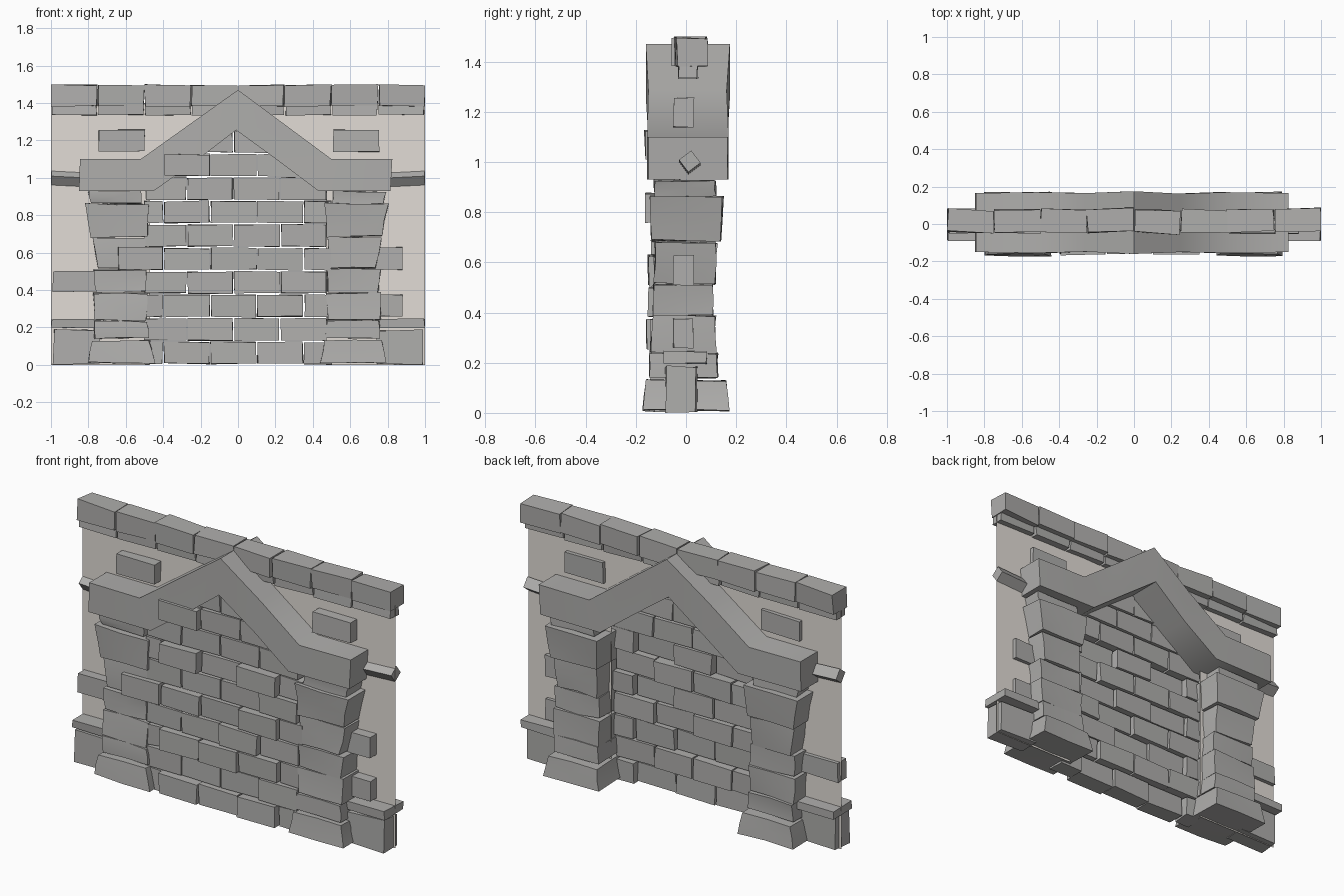
import bpy, bmesh, random
from mathutils import Vector, Matrix

if "Cube" in bpy.data.objects:
    bpy.data.objects.remove(bpy.data.objects["Cube"])

random.seed(4)
stone = bpy.data.materials.new("dark_stone")
stone.diffuse_color = (.43, .425, .415, 1)
stone.use_nodes = True
stone.node_tree.nodes["Principled BSDF"].inputs["Base Color"].default_value = stone.diffuse_color
plaster = bpy.data.materials.new("plaster")
plaster.diffuse_color = (.76, .72, .675, 1)
plaster.use_nodes = True
plaster.node_tree.nodes["Principled BSDF"].inputs["Base Color"].default_value = plaster.diffuse_color


def finish(bm, name, angle=0, mat=stone):
    bmesh.ops.recalc_face_normals(bm, faces=bm.faces)
    me = bpy.data.meshes.new(name)
    bm.to_mesh(me)
    bm.free()
    me.materials.append(mat)
    ob = bpy.data.objects.new(name, me)
    bpy.context.collection.objects.link(ob)
    if angle:
        bpy.ops.object.select_all(action='DESELECT')
        ob.select_set(True)
        bpy.context.view_layer.objects.active = ob
        bpy.ops.object.shade_smooth_by_angle(angle=angle)
    return ob


def block(bm, x, y, z, jit=0.004, top=None, rot=0.0):
    """Add a stone: x, y, z are (min, max); top = (x range, y range) of the upper face."""
    tx, ty = top or (x, y)
    c = Vector(((x[0] + x[1]) / 2, (y[0] + y[1]) / 2, 0))
    turn = Matrix.Rotation(rot, 3, 'Z')
    j = lambda: random.uniform(-jit, jit)
    v = []
    for (bx, by), h in (((x, y), z[0]), ((tx, ty), z[1])):
        for a, b in ((0, 0), (1, 0), (1, 1), (0, 1)):
            p = c + turn @ (Vector((bx[a], by[b], h)) - c)
            p += Vector((j(), j(), j()))
            p.x = max(-1, min(1, p.x))
            p.z = max(0, p.z)
            v.append(bm.verts.new(p))
    for f in ((3, 2, 1, 0), (4, 5, 6, 7), (0, 1, 5, 4), (1, 2, 6, 5), (2, 3, 7, 6), (3, 0, 4, 7)):
        bm.faces.new([v[i] for i in f])


# paper-thin plaster wall with the gateway left open
bm = bmesh.new()
bm.faces.new([bm.verts.new((x, .008, z)) for x, z in (
    (-1, 0), (-.47, 0), (-.47, .95), (0, 1.29), (.47, .95), (.47, 0), (1, 0), (1, 1.4), (-1, 1.4))])
finish(bm, "wall_panel", mat=plaster)

# coping stones along the top and the narrower course under them
bm = bmesh.new()
for i in range(8):
    x0 = -1 + i * .25
    yo = random.uniform(-.006, .006)
    block(bm, (x0 + .002, x0 + .248), (-.043 + yo, .077 + yo), (1.383, 1.496), .005,
          rot=random.uniform(-.07, .07))
finish(bm, "coping_stones")
bm = bmesh.new()
for i in range(8):
    x0 = -1 + i * .25
    block(bm, (x0 + .005, x0 + .245), (-.03, .045), (1.335, 1.39), .004)
finish(bm, "under_coping_course")

# gable-shaped arch band, built from cross-sections
bm = bmesh.new()
sections = [(-.845, 1.1, -.85, .93, -.15, .165), (-.52, 1.1, -.45, .93, -.155, .17),
            (-.26, 1.285, -.225, 1.09, -.148, .165), (0, 1.47, -.01, 1.255, -.16, .175),
            (.25, 1.285, .21, 1.095, -.15, .162), (.5, 1.1, .43, .93, -.155, .17),
            (.825, 1.1, .815, .93, -.15, .165)]
rings = []
for xo, zo, xi, zi, y0, y1 in sections:
    rings.append([bm.verts.new(p) for p in
                  ((xo, y0, zo), (xo, y1, zo), (xi, y1, zi), (xi, y0, zi))])
for a, b in zip(rings, rings[1:]):
    for k in range(4):
        n = (k + 1) % 4
        bm.faces.new((a[k], a[n], b[n], b[k]))
bm.faces.new(rings[0])
bm.faces.new(rings[-1][::-1])
finish(bm, "gable_arch", 1.1)

# gate pillars: z range, then x and y ranges at the bottom and top of each stone
layers = [((.01, .13), (-.80, -.45), (-.178, .175), (-.78, -.47), (-.168, .162)),
          ((.14, .235), (-.77, -.48), (-.15, .13), (-.765, -.485), (-.145, .125)),
          ((.24, .385), (-.768, -.492), (-.145, .122), (-.775, -.485), (-.138, .118)),
          ((.39, .51), (-.76, -.49), (-.135, .11), (-.772, -.49), (-.135, .108)),
          ((.515, .68), (-.75, -.50), (-.13, .118), (-.775, -.495), (-.125, .125)),
          ((.685, .86), (-.78, -.485), (-.138, .138), (-.815, -.475), (-.148, .153)),
          ((.865, .925), (-.785, -.515), (-.125, .125), (-.80, -.52), (-.13, .122))]
for name, s in (("left_pillar", 1), ("right_pillar", -1)):
    bm = bmesh.new()
    for z, x, y, tx, ty in layers:
        m = lambda r: r if s > 0 else (-r[1] - .01, -r[0] - .01)
        block(bm, m(x), y, z, .004, (m(tx), ty))
    # split each stone and dish the faces slightly so they shade softly
    old = set(bm.verts)
    bmesh.ops.subdivide_edges(bm, edges=bm.edges[:], cuts=1, use_grid_fill=True)
    for v in bm.verts:
        if v not in old:
            v.co += Vector([random.uniform(-.005, .005) for _ in range(3)])
            v.co.y *= .97
    finish(bm, name, .9)

# staggered brickwork closing the gateway, set toward the front
bm = bmesh.new()
for r in range(10):
    z0 = .006 + r * .1255
    z1 = z0 + .116
    # half width available under the gable (bricks tuck behind the band)
    lim = .5 if z0 < .88 else max(.17, .5 - (z0 - .88) * 1.15)
    start = -.645 if r % 2 == 0 else -.52
    for k in range(6):
        x0, x1 = start + k * .25, start + k * .25 + .242
        x0, x1 = max(x0, -lim), min(x1, lim)
        if x1 - x0 < .03:
            continue
        f = random.choice((-.125, -.13, -.14, -.15, -.16))
        if r > 6 or max(abs(x0), abs(x1)) >= lim:
            f = -.125
        block(bm, (x0, x1), (f, f + .1), (z0, z1), .004)
# proud bricks lapping over the pillar and the band
block(bm, (-.64, -.4), (-.15, -.05), (.51, .628), .005)
block(bm, (-.39, -.15), (-.165, -.06), (1.01, 1.125), .004)
finish(bm, "infill_bricks")

# stones showing through both faces of the side panels
bm = bmesh.new()
for x, z in (((-.745, -.5), (1.14, 1.255)), ((.51, .755), (1.14, 1.255)),
             ((-.99, -.75), (.39, .5)), ((.7, .88), (.51, .628)), ((.7, .88), (.26, .375))):
    block(bm, x, (-.05, .03), z, .003)
finish(bm, "side_stones")

# plinth blocks with their ledge, and the diamond rail ends
bm = bmesh.new()
for s in (-1, 1):
    block(bm, sorted((s * .74, s * .985)), (-.08, .042), (.006, .185), .006)
finish(bm, "plinth_blocks")
bm = bmesh.new()
for s in (-1, 1):
    block(bm, sorted((s * .72, s * .997)), (-.088, .083), (.198, .245), .003)
finish(bm, "plinth_ledges")
for name, s in (("left_rail", -1), ("right_rail", 1)):
    bm = bmesh.new()
    ends = [[bm.verts.new((s * x, .015 + a, 1.003 + b + dz)) for a, b in
             ((-.043, .006), (-.006, -.043), (.043, -.006), (.006, .043))]
            for x, dz in ((.76, -.012), (.998, 0))]
    for k in range(4):
        n = (k + 1) % 4
        bm.faces.new((ends[0][k], ends[0][n], ends[1][n], ends[1][k]))
    bm.faces.new(ends[0])
    bm.faces.new(ends[1])
    finish(bm, name)
